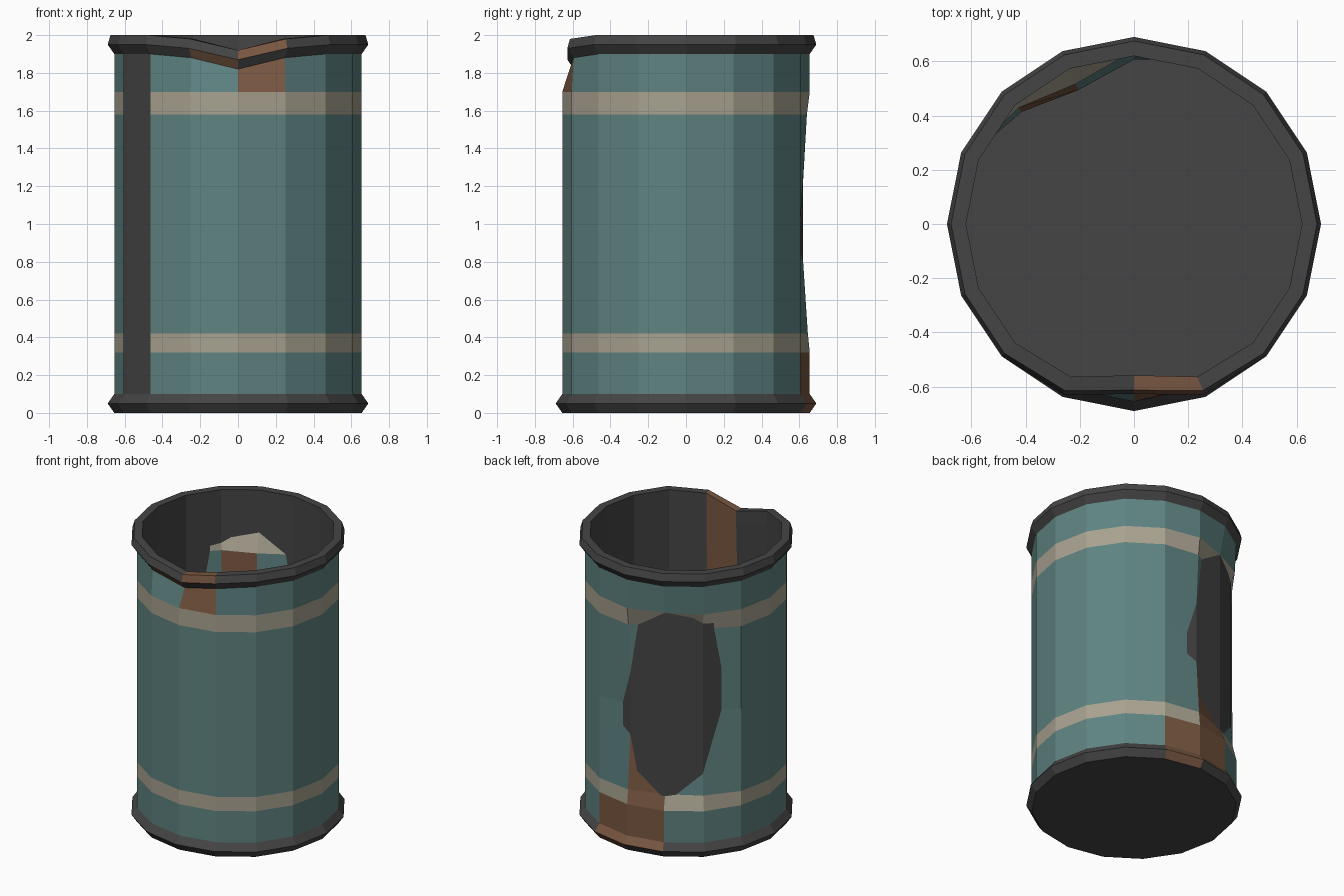
import bpy
import bmesh
import math

cube = bpy.data.objects.get("Cube")
if cube:
    bpy.data.objects.remove(cube)

SIDES = 16
TEAL, BEIGE, DARK, RUST = range(4)


def make_material(name, rgb):
    linear = [((c / 255 + 0.055) / 1.055) ** 2.4 for c in rgb] + [1]
    mat = bpy.data.materials.new(name)
    mat.use_nodes = True
    mat.diffuse_color = linear
    mat.node_tree.nodes["Principled BSDF"].inputs["Base Color"].default_value = linear
    return mat


MATERIALS = [
    make_material("teal_paint", (94, 131, 129)),
    make_material("beige_stripe", (168, 162, 144)),
    make_material("dark_metal", (69, 69, 69)),
    make_material("rust", (121, 87, 65)),
]


def lathe(name, rings, colour, dent=None, cap=None):
    """Join 16-sided rings (radius, z); columns run from the back towards -x."""
    bm = bmesh.new()
    grid = []
    for i, (radius, z) in enumerate(rings):
        row = []
        for k in range(SIDES):
            r, h = dent(i, k, radius, z) if dent else (radius, z)
            a = math.tau * k / SIDES
            row.append(bm.verts.new((-r * math.sin(a), r * math.cos(a), h)))
        grid.append(row)
    for i in range(len(rings) - 1):
        for k in range(SIDES):
            n = (k + 1) % SIDES
            face = bm.faces.new((grid[i][k], grid[i][n], grid[i + 1][n], grid[i + 1][k]))
            face.material_index = colour(i, k)
    if cap == "bottom":
        bm.faces.new(grid[0][::-1]).material_index = DARK
    elif cap == "floor":
        bm.faces.new(grid[-1]).material_index = DARK
    mesh = bpy.data.meshes.new(name)
    bm.to_mesh(mesh)
    bm.free()
    for mat in MATERIALS:
        mesh.materials.append(mat)
    obj = bpy.data.objects.new(name, mesh)
    bpy.context.collection.objects.link(obj)
    return obj


def rim_dent(i, k, r, z):
    """Bend the top edge in and down at the front."""
    if z > 1.8:
        if k == 8:
            return r - 0.062, z - 0.08
        if k in (7, 9):
            return r - 0.01, z - 0.02
    return r, z


# Outer wall, with a deep dent in the back that sinks past the inner wall
WALL = [(0.655, z) for z in (0.1, 0.32, 0.42, 1.0, 1.58, 1.7, 1.9)]
BACK_DENT = {  # ring: radii of columns 0, 1, 2
    2: (0.645, 0.615, 0.632),
    3: (0.607, 0.535, 0.585),
    4: (0.640, 0.560, 0.605),
    5: (0.655, 0.620, 0.645),
}


def wall_dent(i, k, r, z):
    if i in BACK_DENT and k < 3:
        return BACK_DENT[i][k], z
    return rim_dent(i, k, r, z)


WALL_RUST = {(0, 15), (0, 0), (1, 0), (2, 0), (3, 1), (5, 8)}


def wall_colour(i, k):
    if (i, k) in WALL_RUST:
        return RUST
    if k == 5:
        return DARK
    return BEIGE if i in (1, 4) else TEAL


lathe("outer_wall", WALL, wall_colour, wall_dent)

# Bottom rim with the closed base
BOTTOM_RUST = {(0, 15), (1, 15), (1, 0)}
lathe("bottom_rim", [(0.655, 0), (0.69, 0.05), (0.655, 0.1)],
      lambda i, k: RUST if (i, k) in BOTTOM_RUST else DARK, cap="bottom")

# Top rim
TOP_RUST = {(0, 7), (1, 8), (2, 8)}
lathe("top_rim", [(0.655, 1.9), (0.69, 1.95), (0.675, 2.0), (0.62, 2.0)],
      lambda i, k: RUST if (i, k) in TOP_RUST else DARK, rim_dent)

# Inner wall and floor
lathe("inner_wall", [(0.62, 2.0), (0.62, 1.9), (0.62, 0.02)],
      lambda i, k: RUST if k == 8 else DARK, rim_dent, cap="floor")
